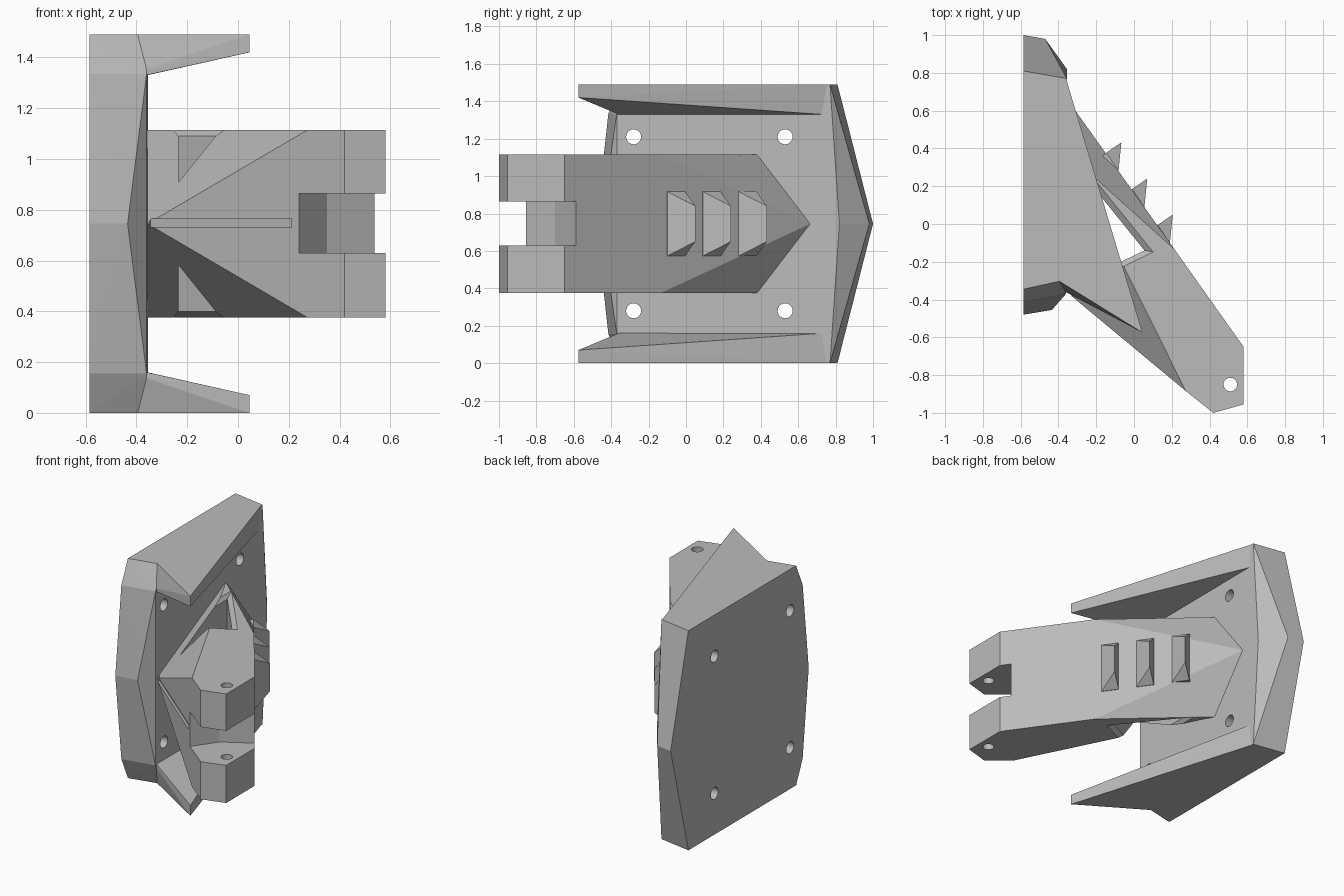
import bpy, bmesh, math
from mathutils import Matrix

if "Cube" in bpy.data.objects:
    bpy.data.objects.remove(bpy.data.objects["Cube"])

MID = 0.745          # height of the mirror plane
grey = bpy.data.materials.new("plain_grey")
grey.diffuse_color = (0.5, 0.5, 0.5, 1)
grey.use_nodes = True
grey.node_tree.nodes["Principled BSDF"].inputs["Base Color"].default_value = grey.diffuse_color


def finish(name, bm):
    bmesh.ops.recalc_face_normals(bm, faces=bm.faces)
    me = bpy.data.meshes.new(name)
    bm.to_mesh(me)
    bm.free()
    me.materials.append(grey)
    ob = bpy.data.objects.new(name, me)
    bpy.context.collection.objects.link(ob)
    return ob


def mirrored(points):
    """Points plus their copies reflected about the middle height."""
    return points + [(x, y, 2 * MID - z) for x, y, z in points]


def hull(name, points):
    """Faceted convex solid around a few corner points."""
    bm = bmesh.new()
    for p in points:
        bm.verts.new(p)
    bmesh.ops.remove_doubles(bm, verts=bm.verts, dist=0.0005)
    res = bmesh.ops.convex_hull(bm, input=bm.verts)
    junk = {g for g in res["geom_interior"] + res["geom_unused"]
            if isinstance(g, bmesh.types.BMVert)}
    bmesh.ops.delete(bm, geom=list(junk), context='VERTS')
    bmesh.ops.dissolve_limit(bm, angle_limit=math.radians(1.5),
                             verts=bm.verts, edges=bm.edges)
    return finish(name, bm)


def prism(name, outline, z0, z1):
    """Upright prism over any outline."""
    bm = bmesh.new()
    f = bm.faces.new([bm.verts.new((x, y, z0)) for x, y in outline])
    ext = bmesh.ops.extrude_face_region(bm, geom=[f])["geom"]
    bmesh.ops.translate(bm, vec=(0, 0, z1 - z0),
                        verts=[v for v in ext if isinstance(v, bmesh.types.BMVert)])
    return finish(name, bm)


def cylinder(name, r, depth, matrix):
    bm = bmesh.new()
    bmesh.ops.create_cone(bm, cap_ends=True, segments=32, radius1=r, radius2=r,
                          depth=depth, matrix=matrix)
    return finish(name, bm)


def cut(ob, cutters):
    """Subtract every cutter, then discard it."""
    for c in cutters:
        c.hide_render = True
        m = ob.modifiers.new("cut", 'BOOLEAN')
        m.operation, m.solver, m.object = 'DIFFERENCE', 'EXACT', c
    bpy.context.view_layer.update()
    dg = bpy.context.evaluated_depsgraph_get()
    me = bpy.data.meshes.new_from_object(ob.evaluated_get(dg))
    ob.modifiers.clear()
    ob.data = me
    for c in cutters:
        bpy.data.objects.remove(c)


# Mounting plate with pointed rear and chamfered front
plate = hull("mounting_plate", mirrored([
    (-.585, -.345, 0), (-.36, -.295, 0), (-.355, .77, 0), (-.585, .81, 0),
    (-.585, -.415, .155), (-.36, -.37, .155),
    (-.585, -.48, MID), (-.435, -.455, MID), (-.355, -.37, MID),
    (-.355, .82, MID), (-.47, .98, MID), (-.585, 1.0, MID)]))
turn = Matrix.Rotation(math.pi / 2, 4, 'Y')
cut(plate, [cylinder("screw_hole", .04, .6, Matrix.Translation((-.47, y, z)) @ turn)
            for y in (-.28, .53) for z in (.28, 1.21)])

# Tapered wings along the lower and upper plate edges
for name, flip in (("lower_wing", False), ("upper_wing", True)):
    pts = [(-.36, -.295, 0), (.045, -.575, 0), (-.357, .76, 0),
           (-.36, -.36, .16), (.045, -.575, .07), (-.357, .73, .16),
           (-.40, -.30, 0), (-.40, .73, 0), (-.40, -.34, .15), (-.40, .70, .15)]
    hull(name, [(x, y, 2 * MID - z if flip else z) for x, y, z in pts])

# Swept arm whose root is a diamond on the plate
arm = hull("arm", mirrored([
    (.42, -1.0, .375), (.275, -.885, .375), (-.357, .38, .375), (.215, -.135, .375),
    (.58, -.65, .375), (.58, -.955, .375),
    (-.357, -.36, MID), (-.357, .665, MID)]))

# Triangular lightening hole with flared mouths
inner = [(-.235, -.28), (.055, -.14), (-.235, .22)]
outer = [(-.26, -.33), (.11, -.15), (-.26, .31)]
cutters = [prism("hole_core", inner, .2, 1.3)]
for flip in (False, True):
    mouth = [(x, y, .40) for x, y in inner] + [(x, y, .37) for x, y in outer]
    cutters.append(hull("hole_mouth", [(x, y, 2 * MID - z if flip else z)
                                       for x, y, z in mouth]))
# Fork gap, hinge pin hole and thin front groove
cutters.append(prism("fork_gap", [(.19, -.925), (.24, -.855), (.35, -.70), (.535, -.59),
                                  (.70, -.492), (.70, -1.1), (.19, -1.1)], .63, .865))
cutters.append(cylinder("pin_hole", .036, 2, Matrix.Translation((.51, -.85, MID))))
cutters.append(prism("groove", [(-.345, -.35), (-.37, -.42), (.21, -.90), (.21, -.81)],
                     .73, .765))
cut(arm, cutters)

# Three raking teeth on the outer face of the arm
for i, (dx, dy) in enumerate(((0, 0), (-.135, .19), (-.272, .382))):
    base = [(.19, -.10, .573), (.125, -.005, .573), (.15, -.13, .573), (.085, -.035, .573),
            (.205, .05, .65)]
    hull(f"tooth_{i + 1}", [(x + dx, y + dy, z) for x, y, z in mirrored(base)])
